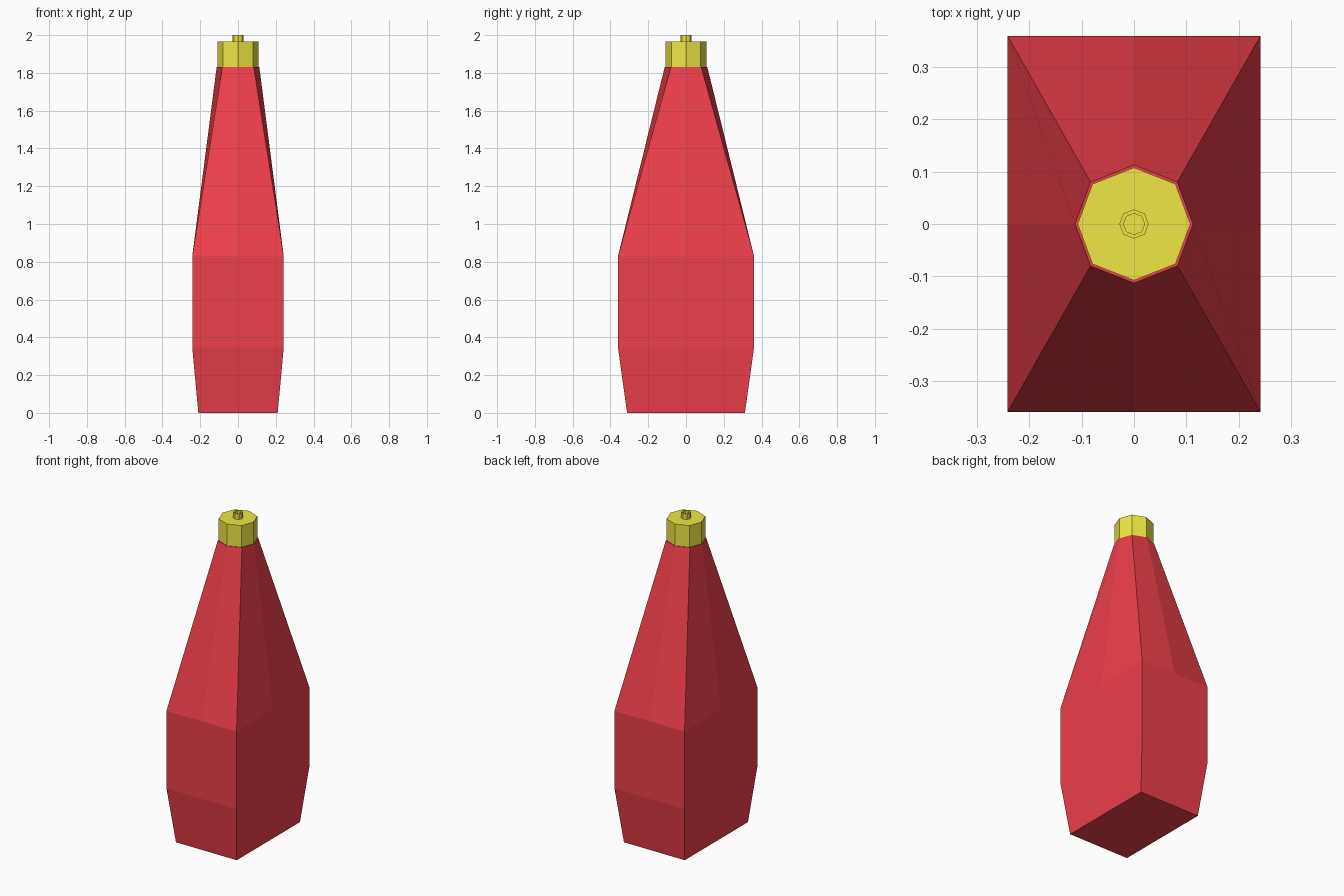
import bpy, bmesh

if "Cube" in bpy.data.objects:
    bpy.data.objects.remove(bpy.data.objects["Cube"])

SIGNS = [(1, 0), (1, 1), (0, 1), (-1, 1), (-1, 0), (-1, -1), (0, -1), (1, -1)]


def material(name, color):
    m = bpy.data.materials.new(name)
    m.diffuse_color = color
    m.use_nodes = True
    m.node_tree.nodes["Principled BSDF"].inputs["Base Color"].default_value = m.diffuse_color
    return m


def box_ring(x, y, z):
    """Rectangle with a point in the middle of each side."""
    return [(sx * x, sy * y, z) for sx, sy in SIGNS]


def oct_ring(r, z):
    """Octagon with points on the x and y axes."""
    d = {1: r, 2: r * 0.735}
    e = {1: r, 2: r * 0.71}
    return [(sx * d[abs(sx) + abs(sy)], sy * e[abs(sx) + abs(sy)], z) for sx, sy in SIGNS]


def loft(name, rings, mat):
    """Skin a stack of 8-point rings and close both ends."""
    bm = bmesh.new()
    loops = [[bm.verts.new(p) for p in ring] for ring in rings]
    for a, b in zip(loops, loops[1:]):
        for i in range(8):
            j = (i + 1) % 8
            bm.faces.new((a[i], a[j], b[j], b[i]))
    bm.faces.new(loops[0][::-1])
    bm.faces.new(loops[-1])
    bmesh.ops.recalc_face_normals(bm, faces=bm.faces)
    mesh = bpy.data.meshes.new(name)
    bm.to_mesh(mesh)
    bm.free()
    mesh.materials.append(mat)
    obj = bpy.data.objects.new(name, mesh)
    bpy.context.collection.objects.link(obj)
    return obj


red = material("red", (0.86, 0.05, 0.07, 1))
yellow = material("yellow", (0.86, 0.8, 0.06, 1))

# Bottle body: square-cornered base blending into an octagonal neck
loft("bottle_body", [
    box_ring(0.21, 0.312, 0),
    box_ring(0.242, 0.36, 0.345),
    box_ring(0.242, 0.36, 0.83),
    oct_ring(0.113, 1.83),
], red)

# Screw cap with a small hollow spout in one skin
loft("cap_and_spout", [
    oct_ring(0.108, 1.83),
    oct_ring(0.108, 1.965),
    oct_ring(0.028, 1.965),
    oct_ring(0.028, 2.0),
    oct_ring(0.02, 2.0),
    oct_ring(0.02, 1.967),
], yellow)
